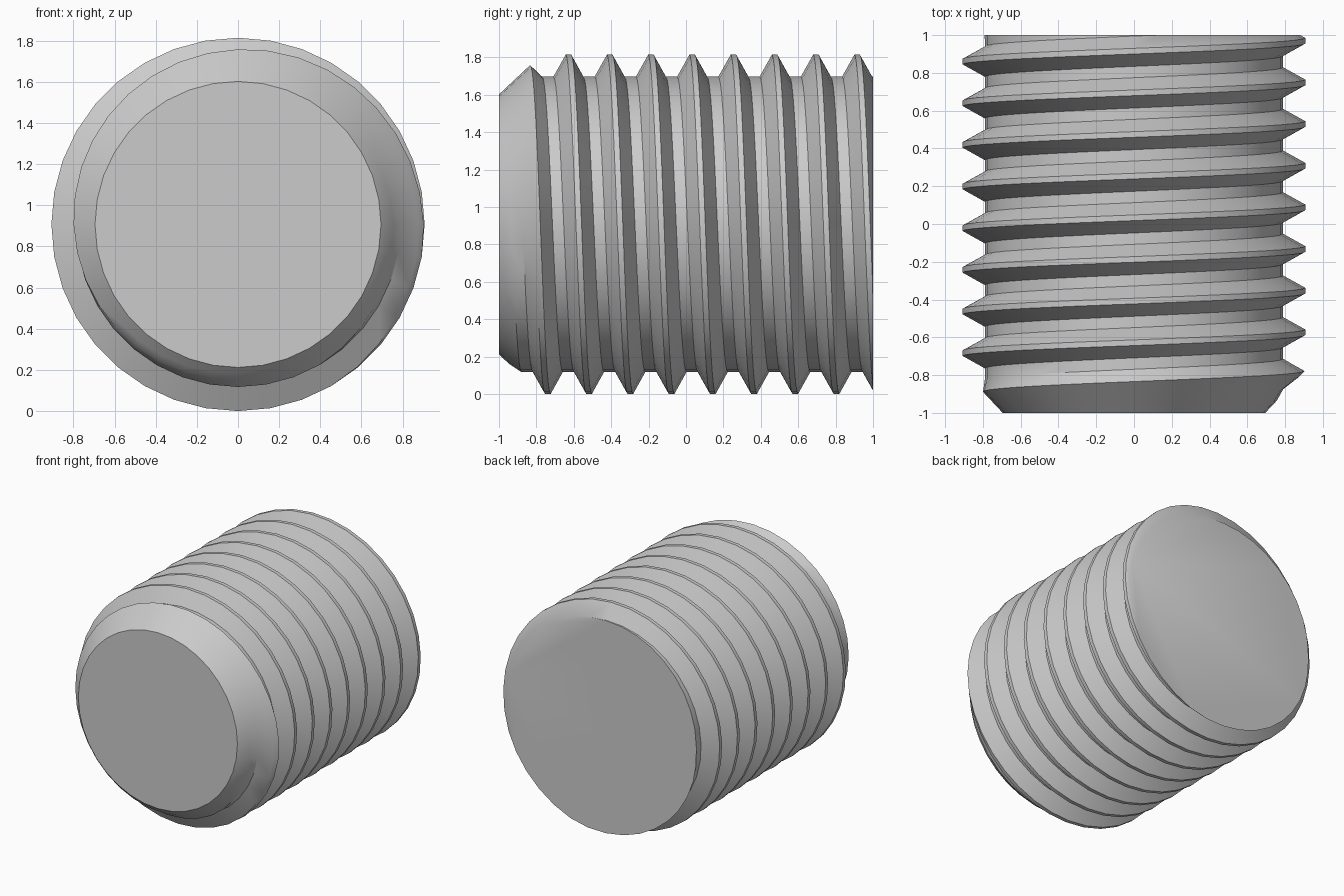
import bpy
import bmesh
from math import sin, cos, tau

cube = bpy.data.objects.get("Cube")
if cube:
    bpy.data.objects.remove(cube)

SIDES, TURNS = 36, 13
PITCH, FIRST_CREST = 0.2205, -1.29
CREST, ROOT, TIP, TAPER = 0.907, 0.79, 0.695, 0.94
# One turn of the thread profile: offset along the axis and radius
PROFILE = [(-0.015, CREST), (0.015, CREST), (0.08, ROOT), (0.14, ROOT)]
ROWS = TURNS * len(PROFILE)


def thread_point(row, turn):
    """Axis position and radius of a thread vertex, tapered at the tip."""
    lap, k = divmod(row, len(PROFILE))
    offset, radius = PROFILE[k]
    y = FIRST_CREST + PITCH * (lap + turn) + offset
    return y, min(radius, max(TIP, TIP + TAPER * (y + 1)))


def column_points(turn):
    """Profile along one side, trimmed flat at both ends."""
    points = [thread_point(row, turn) for row in range(ROWS)]
    # radius where the profile meets the back end
    for (y0, r0), (y1, r1) in zip(points, points[1:]):
        if y0 < 1 <= y1:
            end = r0 + (r1 - r0) * (1 - y0) / (y1 - y0)
    return [(-1, TIP) if y < -1 else (1, end) if y > 1 else (y, r)
            for y, r in points]


# Helical skin
bm = bmesh.new()
columns = []
for i in range(SIDES):
    a = tau * i / SIDES
    columns.append([bm.verts.new((r * sin(a), y, CREST + r * cos(a)))
                    for y, r in column_points(i / SIDES)])
for i in range(SIDES):
    here, there = columns[i], columns[(i + 1) % SIDES]
    step = len(PROFILE) if i == SIDES - 1 else 0
    for j in range(ROWS - 1 - step):
        bm.faces.new((here[j], here[j + 1], there[j + 1 + step], there[j + step]))

# Close the trimmed ends with flat caps
bmesh.ops.remove_doubles(bm, verts=bm.verts, dist=0.0005)
bmesh.ops.delete(bm, geom=[e for e in bm.edges if e.is_wire], context='EDGES')
bmesh.ops.holes_fill(bm, edges=[e for e in bm.edges if e.is_boundary], sides=0)
bmesh.ops.recalc_face_normals(bm, faces=bm.faces)
mesh = bpy.data.meshes.new("threaded_rod")
bm.to_mesh(mesh)
bm.free()

steel = bpy.data.materials.new("light_grey_metal")
steel.use_nodes = True
steel.diffuse_color = (0.6, 0.6, 0.6, 1)
steel.node_tree.nodes["Principled BSDF"].inputs["Base Color"].default_value = (0.6, 0.6, 0.6, 1)
mesh.materials.append(steel)

rod = bpy.data.objects.new("threaded_rod", mesh)
bpy.context.collection.objects.link(rod)
bpy.ops.object.select_all(action='DESELECT')
rod.select_set(True)
bpy.context.view_layer.objects.active = rod
bpy.ops.object.shade_smooth_by_angle()
